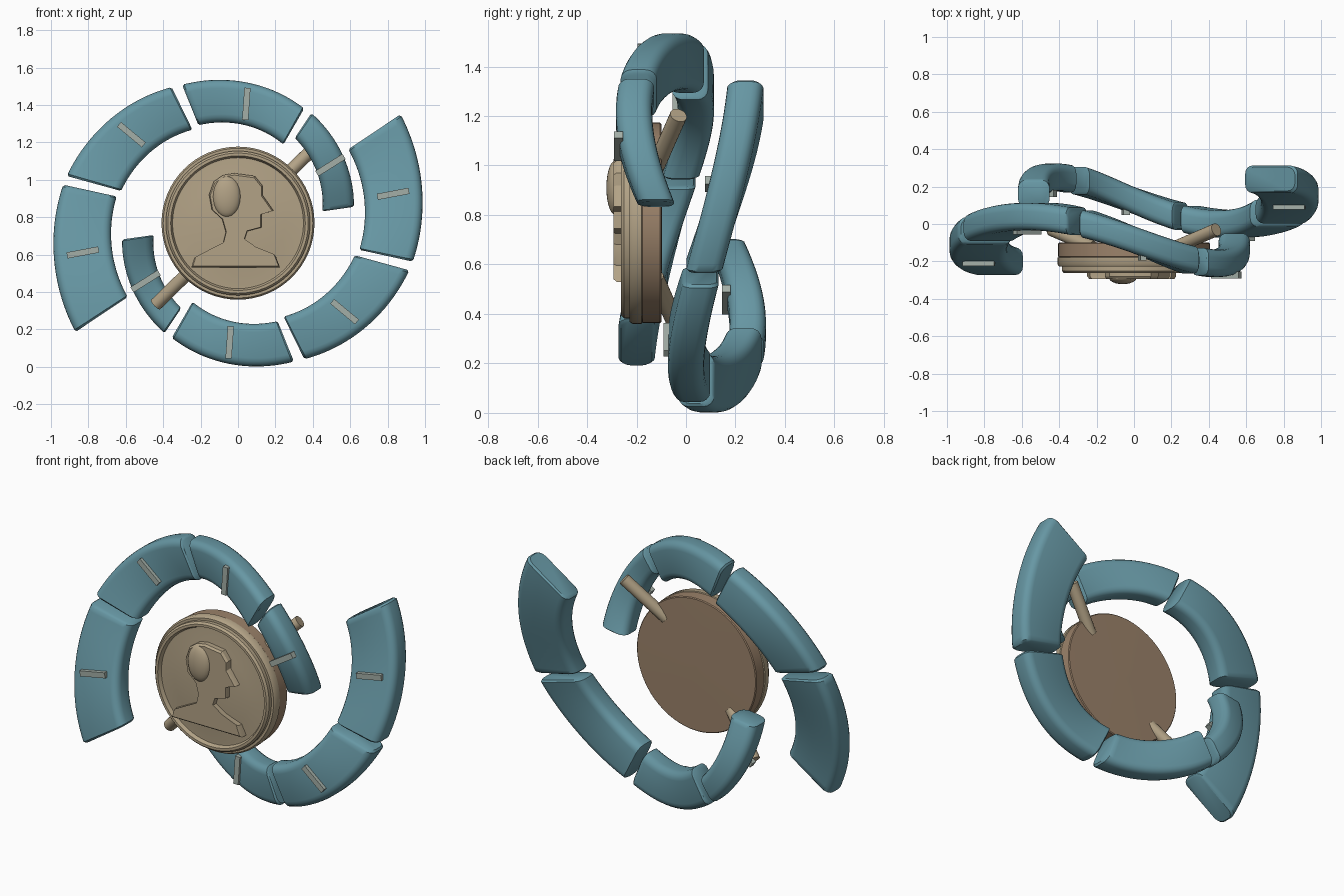
import bpy, bmesh, math
from math import sin, cos, radians, pi
from mathutils import Matrix, Vector

if "Cube" in bpy.data.objects:
    bpy.data.objects.remove(bpy.data.objects["Cube"], do_unlink=True)

CZ = 0.768      # height of the medallion centre
MID_Y = 0.02    # depth about which the two arms mirror
HALF = 0.073    # half depth of the arms


def material(name, rgb):
    m = bpy.data.materials.new(name)
    m.use_nodes = True
    m.diffuse_color = (*rgb, 1)
    m.node_tree.nodes["Principled BSDF"].inputs["Base Color"].default_value = (*rgb, 1)
    return m


TEAL = material("teal", (0.135, 0.31, 0.37))
TAN = material("tan", (0.45, 0.365, 0.24))
BROWN = material("brown", (0.33, 0.225, 0.145))
GREY = material("pale grey", (0.37, 0.43, 0.39))


def finish(name, bm, mat, angle=35):
    bmesh.ops.recalc_face_normals(bm, faces=bm.faces)
    me = bpy.data.meshes.new(name)
    bm.to_mesh(me)
    bm.free()
    ob = bpy.data.objects.new(name, me)
    bpy.context.collection.objects.link(ob)
    me.materials.append(mat)
    if angle:
        bpy.ops.object.select_all(action="DESELECT")
        ob.select_set(True)
        bpy.context.view_layer.objects.active = ob
        bpy.ops.object.shade_smooth_by_angle(angle=radians(angle))
    return ob


def skin(bm, rings):
    """Join closed rings of points into a capped tube."""
    vs = [[bm.verts.new(p) for p in ring] for ring in rings]
    n = len(vs[0])
    for a, b in zip(vs, vs[1:]):
        for i in range(n):
            bm.faces.new((a[i], a[(i + 1) % n], b[(i + 1) % n], b[i]))
    bm.faces.new(vs[0])
    bm.faces.new(vs[-1])


def section(half_w, half_d, corner):
    """Rounded rectangle outline."""
    pts = []
    for k, (sx, sy) in enumerate(((1, 1), (-1, 1), (-1, -1), (1, -1))):
        for j in range(5):
            a = pi / 2 * (k + j / 4)
            pts.append((sx * (half_w - corner) + corner * cos(a),
                        sy * (half_d - corner) + corner * sin(a)))
    return pts


def arm_depth(t, side):
    return MID_Y + side * (-0.105 - 0.125 * sin(2 * t))


def segment(name, side, t0, t1, in0, in1, out0, out1):
    t0, t1 = radians(t0), radians(t1)
    bm = bmesh.new()
    rings = []
    steps = [0, 0.015] + [i / 20 for i in range(1, 20)] + [0.985, 1]
    for f in steps:
        t = t0 + (t1 - t0) * f
        inner, outer = in0 + (in1 - in0) * f, out0 + (out1 - out0) * f
        inset = 0.01 if f in (0, 1) else 0
        y = arm_depth(t, side)
        ring = []
        for u, v in section((outer - inner) / 2 - inset, HALF - inset, 0.045):
            r = (inner + outer) / 2 + u
            ring.append((side * r * cos(t), y + v, CZ + side * r * sin(t)))
        rings.append(ring)
    skin(bm, rings)
    finish(name, bm, TEAL, 40)

    # radial marker bar on the front of the segment
    t = (t0 + t1) / 2
    r = (in0 + in1 + out0 + out1) / 4
    bm = bmesh.new()
    place = (Matrix.Translation((side * r * cos(t), arm_depth(t, side) - HALF - 0.002,
                                 CZ + side * r * sin(t)))
             @ Matrix.Rotation(-t, 4, "Y") @ Matrix.Diagonal((0.172, 0.036, 0.033, 1)))
    bmesh.ops.create_cube(bm, size=1, matrix=place)
    finish(name + "_marker", bm, GREY, 0)


# Two spiral arms, four segments each: start, end, inner radii, outer radii
SEGMENTS = (
    (8, 56.3, 0.455, 0.547, 0.626, 0.707),
    (60, 112, 0.486, 0.565, 0.708, 0.798),
    (116, 164.6, 0.556, 0.648, 0.809, 0.95),
    (167.6, 213.8, 0.664, 0.71, 0.957, 1.046),
)
for arm, side in (("upper", 1), ("lower", -1)):
    for i, seg in enumerate(SEGMENTS):
        segment(f"{arm}_arm_segment_{i + 1}", side, *seg)


def lathe(name, profile, mat, n=64):
    """Spin (radius, y) points about the medallion axis."""
    bm = bmesh.new()
    skin(bm, [[(r * cos(2 * pi * k / n), y, CZ + r * sin(2 * pi * k / n))
               for k in range(n)] for r, y in profile])
    return finish(name, bm, mat)


# Medallion
lathe("medallion_back", [(0.395, -0.185), (0.405, -0.175), (0.405, -0.105), (0.4, -0.1),
                         (0.2, -0.098), (0.01, -0.097)], BROWN)
lathe("medallion_front", [(0.39, -0.17), (0.409, -0.18), (0.409, -0.215), (0.4, -0.228),
                          (0.386, -0.228), (0.386, -0.25), (0.375, -0.262), (0.36, -0.262),
                          (0.35, -0.24), (0.34, -0.24), (0.25, -0.252), (0.12, -0.26),
                          (0.01, -0.263)], TAN)

# Relief bust in profile
BUST = ((-0.25, 0.53), (-0.235, 0.58), (-0.15, 0.625), (-0.08, 0.66), (-0.065, 0.72),
        (-0.085, 0.79), (-0.14, 0.84), (-0.155, 0.92), (-0.13, 0.99), (-0.08, 1.025),
        (-0.02, 1.035), (0.09, 1.02), (0.13, 0.97), (0.13, 0.92), (0.19, 0.835),
        (0.125, 0.815), (0.125, 0.745), (0.05, 0.725), (0.035, 0.68), (0.1, 0.635),
        (0.2, 0.595), (0.225, 0.53))
bm = bmesh.new()
centre = Vector((0, 0.78))
rings = []
for y, k in ((-0.22, 1), (-0.28, 1), (-0.293, 0.96)):
    rings.append([(p.x, y, p.y) for p in
                  (centre + (Vector(q) - centre) * k for q in BUST)])
skin(bm, rings)
finish("relief_bust", bm, TAN, 30)

# Oval hair piece on the bust
bm = bmesh.new()
bmesh.ops.create_uvsphere(bm, u_segments=24, v_segments=14, radius=1,
                          matrix=Matrix.Translation((-0.06, -0.285, 0.91))
                          @ Matrix.Diagonal((0.075, 0.037, 0.11, 1)))
finish("relief_hair", bm, TAN, 60)

# Pegs behind the medallion
for name, side in (("upper_peg", 1), ("lower_peg", -1)):
    a = Vector((side * 0.22, -0.125, CZ + side * 0.22))
    b = Vector((side * 0.44, -0.03, CZ + side * 0.435))
    bm = bmesh.new()
    turn = (b - a).to_track_quat("Z", "Y").to_matrix().to_4x4()
    bmesh.ops.create_cone(bm, cap_ends=True, segments=20, radius1=0.035, radius2=0.035,
                          depth=(b - a).length,
                          matrix=Matrix.Translation((a + b) / 2) @ turn)
    finish(name, bm, TAN)
